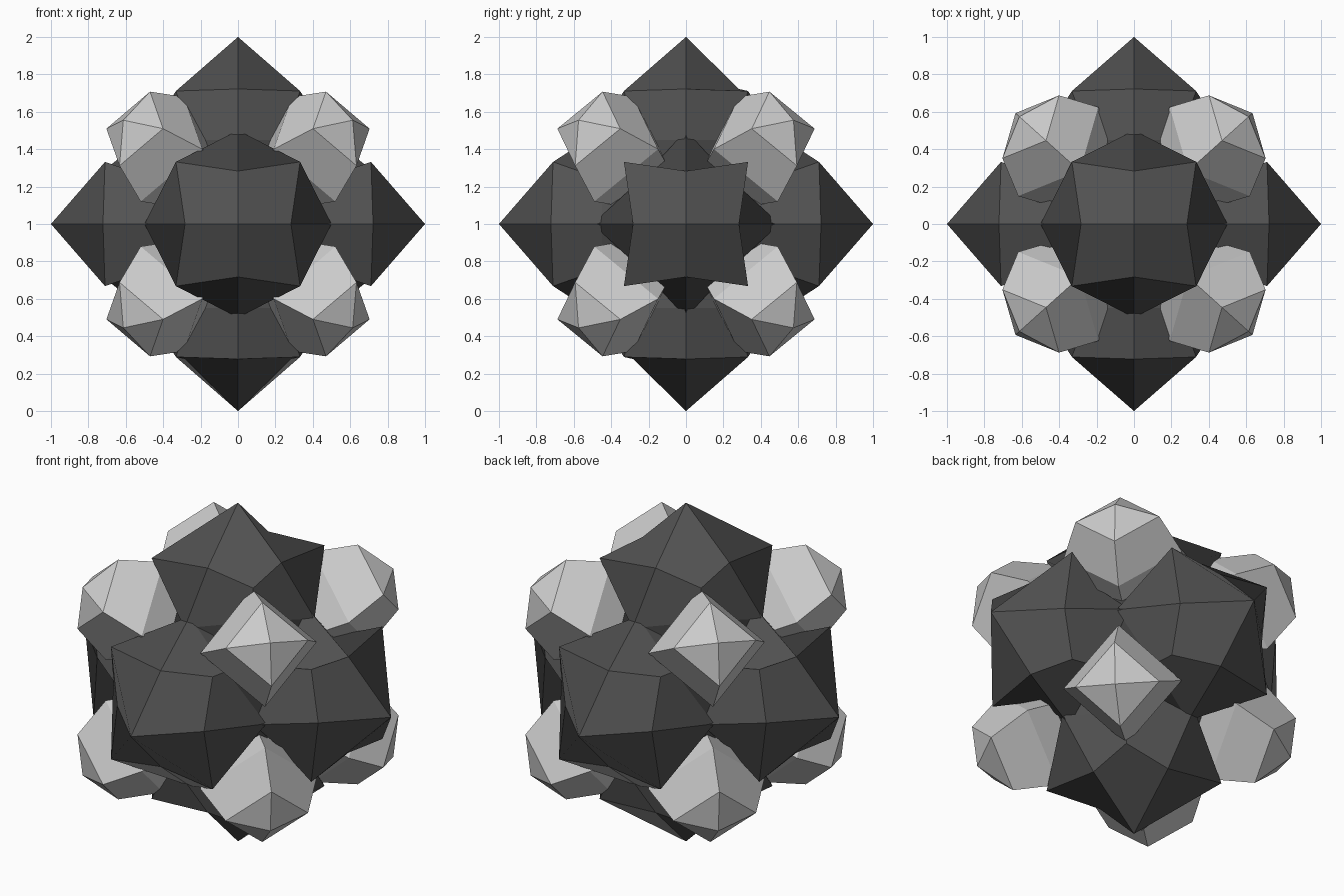
import bpy, bmesh, math
from itertools import product
from mathutils import Vector, Matrix

if "Cube" in bpy.data.objects:
    bpy.data.objects.remove(bpy.data.objects["Cube"])

dark = bpy.data.materials.new("dark_grey")
dark.diffuse_color = (0.085, 0.085, 0.085, 1)
dark.use_nodes = True
dark.node_tree.nodes["Principled BSDF"].inputs["Base Color"].default_value = dark.diffuse_color
CENTRE = Vector((0, 0, 1))
MID = 0.45      # distance of each lump's middle from the centre


def finish(bm, name, mat=None):
    bmesh.ops.recalc_face_normals(bm, faces=bm.faces)
    me = bpy.data.meshes.new(name)
    bm.to_mesh(me)
    bm.free()
    ob = bpy.data.objects.new(name, me)
    bpy.context.collection.objects.link(ob)
    if mat:
        me.materials.append(mat)
    return ob


def star_point(g):
    """Position of a 3x3x3 grid point on the spiked cube; local z points outward."""
    n = sum(abs(c) for c in g)
    if n == 1:
        lat, ax = 0.5, 1 - MID                               # spike tips
    elif n == 2:
        lat, ax = (0.283, 0.722 - MID) if g[2] else (0.24, 0)  # edge middles
    else:
        lat, ax = 0.332, 0.711 - MID                         # corners
    return Vector((g[0] * lat, g[1] * lat, g[2] * ax + MID))


def spiked_cube(name, axis, sign):
    bm = bmesh.new()
    verts = {}

    def vert(g):
        g = tuple(g)
        if g not in verts:
            p = star_point(g)
            co = [0, 0, 0]
            co[axis] = p.z * sign
            co[(axis + 1) % 3], co[(axis + 2) % 3] = p.x, p.y
            verts[g] = bm.verts.new(CENTRE + Vector(co))
        return verts[g]

    for a, s, t, r in product(range(3), (-1, 1), (-1, 1), (-1, 1)):
        b, c = (a + 1) % 3, (a + 2) % 3
        tip = [0, 0, 0]
        tip[a] = s
        m1, m2 = tip[:], tip[:]
        m1[b], m2[c] = t, r
        corner = m1[:]
        corner[c] = r
        loop = [tip, m1, corner, m2]
        # some quads fold inward instead of outward
        side_fold = axis == 0 and a != 2
        end_fold = axis == 2 and a == 2 and corner[1] * sign > 0
        if side_fold or end_fold:
            loop = [m1, corner, m2, tip]
        bm.faces.new([vert(g) for g in loop])
    finish(bm, name, dark)


# Six dark spiked lumps along the axes
for axis, label in enumerate(("side", "depth", "height")):
    for sign in (-1, 1):
        spiked_cube(f"spiked_lump_{label}_{'plus' if sign > 0 else 'minus'}", axis, sign)

# Eight pale four-sided balls at the diagonals, poles facing outward
az, el = math.radians(42), math.radians(29)
n = Vector((math.cos(el) * math.cos(az), math.cos(el) * math.sin(az), math.sin(el)))
e = Vector((math.sin(az), -math.cos(az), 0))
turn = Matrix((e, n.cross(e), n)).transposed().to_4x4()
for i, s in enumerate(product((-1, 1), repeat=3)):
    bm = bmesh.new()
    bmesh.ops.create_uvsphere(bm, u_segments=4, v_segments=4, radius=0.32)
    place = (Matrix.Translation(CENTRE) @ Matrix.Diagonal((*s, 1))
             @ Matrix.Translation((0.405, 0.387, 0.4)) @ turn)
    bm.transform(place)
    finish(bm, f"pale_ball_{i + 1}")
